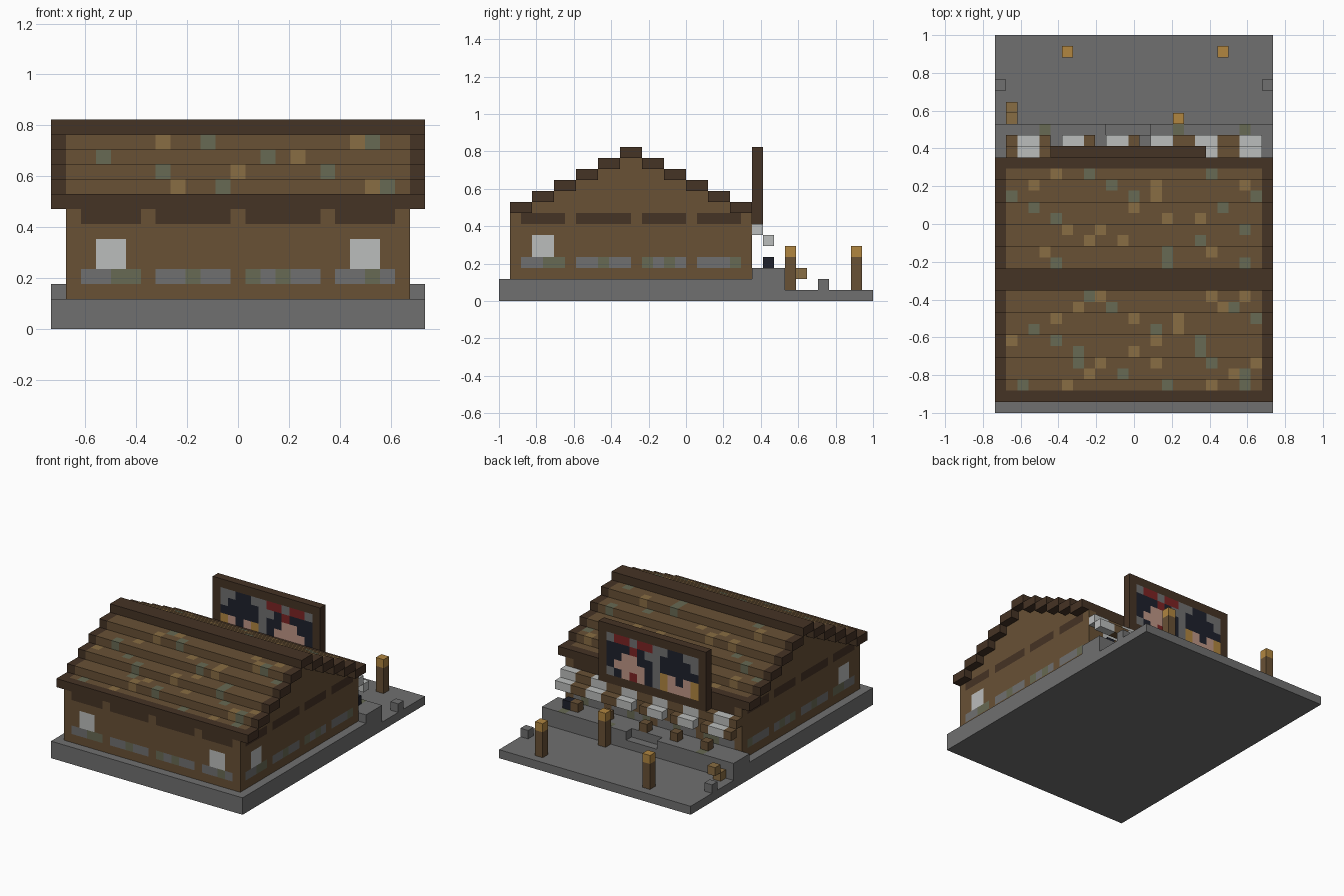
import bpy
import bmesh
from mathutils import Vector

cube = bpy.data.objects.get("Cube")
if cube:
    bpy.data.objects.remove(cube, do_unlink=True)

U = 2 / 34                      # block size
WIDE, DEEP = 25, 34             # footprint in blocks

COLOURS = {
    "stone": (.162, .162, .162),
    "dark_wood": (.06, .033, .018),
    "wood": (.138, .082, .036),
    "tan_wood": (.25, .153, .056),
    "moss": (.136, .144, .087),
    "pale": (.497, .509, .503),
    "ochre": (.44, .238, .051),
    "navy": (.013, .015, .025),
    "red": (.205, .017, .017),
    "skin": (.515, .305, .24),
}
NAMES = list(COLOURS)
MATS = []
for name, rgb in COLOURS.items():
    m = bpy.data.materials.new(name)
    m.use_nodes = True
    m.diffuse_color = (*rgb, 1)
    m.node_tree.nodes["Principled BSDF"].inputs["Base Color"].default_value = (*rgb, 1)
    MATS.append(m)


def place(x, y, z):
    return Vector(((x - WIDE / 2) * U, (y - DEEP / 2) * U, z * U))


def finish(name, bm, mats):
    mesh = bpy.data.meshes.new(name)
    bm.to_mesh(mesh)
    bm.free()
    for m in mats:
        mesh.materials.append(m)
    ob = bpy.data.objects.new(name, mesh)
    bpy.context.collection.objects.link(ob)
    return ob


def slabs(name, colour, *boxes):
    """Plain boxes of one colour: (x range, y range, z range) in blocks."""
    bm = bmesh.new()
    for x, y, z in boxes:
        a, b = place(x[0], y[0], z[0]), place(x[1], y[1], z[1])
        verts = bmesh.ops.create_cube(bm, size=1)["verts"]
        for v in verts:
            v.co = (a + b) / 2 + v.co * (b - a)
    return finish(name, bm, [MATS[NAMES.index(colour)]])


def cells(x, y, z):
    return {(i, j, k) for i in range(*x) for j in range(*y) for k in range(*z)}


def blocks(name, filled, paint):
    """Outer shell of a set of blocks, coloured face by face by a rule."""
    bm = bmesh.new()
    corners = {}

    def vert(p):
        if p not in corners:
            corners[p] = bm.verts.new(place(*p))
        return corners[p]

    for c in sorted(filled):
        for axis in range(3):
            for side in (0, 1):
                n = [0, 0, 0]
                n[axis] = 2 * side - 1
                if tuple(c[a] + n[a] for a in range(3)) in filled:
                    continue
                ring = []
                for s, t in ((0, 0), (1, 0), (1, 1), (0, 1)):
                    p = list(c)
                    p[axis] += side
                    p[(axis + 1) % 3] += s
                    p[(axis + 2) % 3] += t
                    ring.append(vert(tuple(p)))
                f = bm.faces.new(ring if side else ring[::-1])
                f.material_index = NAMES.index(paint(c, n))
    return finish(name, bm, MATS)


# Stone base, stepped down to the yard
slabs("stone_base", "stone", ((0, 25), (0, 26), (0, 2)), ((0, 25), (26, 34), (0, 1)))
slabs("yard_blocks", "stone", ((0, 1), (29, 30), (1, 2)), ((24, 25), (29, 30), (1, 2)))
ledge = cells((0, 25), (23, 26), (2, 3)) - cells((10, 14), (25, 26), (2, 3))
blocks("back_ledge", ledge,
       lambda c, n: "moss" if c[1] == 25 and c[0] in (4, 16, 22) and n[2] > 0 else "stone")

# Roof profile: height of the roof block above each row
def roof_level(j):
    return 8 + min((j - 1) // 2, (22 - j) // 2)


# House walls with windows, stone courses and dark trim
SIDE_GAPS = (1, 6, 12, 17, 22)
FRONT_GAPS = (1, 6, 12, 18, 23)


def wall_paint(c, n):
    i, j, k = c
    if n[2]:
        return "wood"
    along, gaps = (j, SIDE_GAPS) if n[0] else (i, FRONT_GAPS)
    if k == 7 and along not in gaps:
        return "dark_wood"
    if k == 3 and along not in gaps:
        return "moss" if along in (4, 5, 9, 13, 15, 21) else "stone"
    windows = (3, 4) if n[0] else (3, 4, 20, 21)
    if k in (4, 5) and along in windows:
        return "pale"
    return "wood"


house = set()
for j in range(1, 23):
    house |= cells((1, 24), (j, j + 1), (2, roof_level(j)))
blocks("house_walls", house, wall_paint)

# Stepped roof: letters give the columns of tan and mossy shingles, row by row
SHINGLES = ("gt cpw,iv lw,jox ht,m hs,bo fs,q do,fmq x,hu kv,jtw i,"
            " , , fpw,et p,il s,gj w,ps f,m du,o bmx,dow k,f it").split(",")


def roof_paint(c, n):
    i, j, k = c
    if i in (0, 24) or j in (1, 11, 12, 22) or n[0] or n[2] < 0:
        return "dark_wood"
    tan, moss = SHINGLES[j - 2].split(" ")
    letter = chr(ord("a") + i)
    return "tan_wood" if letter in tan else "moss" if letter in moss else "wood"


roof = set()
for j in range(1, 23):
    roof |= cells((0, 25), (j, j + 1), (roof_level(j), roof_level(j) + 1))
blocks("stepped_roof", roof, roof_paint)

# Striped awning over the back counter
awning = cells((1, 24), (23, 24), (6, 7))
for i in range(1, 24):
    if i % 4 != 1 or i in (1, 17, 21):
        awning |= cells((i, i + 1), (24, 25), (5, 6))
blocks("awning", awning,
       lambda c, n: "pale" if c[0] % 4 in (2, 3) else "wood")

# Goods on the ledge
slabs("counter_crates", "wood", *[((i, i + 1), (24, 25), (3, 4)) for i in (4, 8, 12, 17, 21)])
slabs("dark_pot", "navy", ((22, 23), (24, 25), (3, 4)))
slabs("yard_crates", "tan_wood", ((1, 2), (26, 27), (1, 2)), ((1, 2), (27, 28), (2, 3)))

# Sign board with two painted portraits, first letter at the +x end
KEY = dict(G="stone", R="red", N="navy", S="skin", O="ochre", P="pale")
PORTRAITS = ("GRRGRRGGNNGG",
             "NNNRNGGNNNNG",
             "NNSSNNGNNNNN",
             "NSSSSNGOSNSO",
             "GNSRSNGOSSSO")


def sign_paint(c, n):
    col, row = 17 - c[0], 12 - c[2]
    if n[1] and 0 <= col < 12 and 0 <= row < 5:
        return KEY[PORTRAITS[row][col]]
    return "dark_wood"


blocks("sign_board", cells((5, 19), (23, 24), (7, 14)), sign_paint)

# Lantern posts
for label, i, j in (("right", 6, 32), ("left", 20, 32), ("step", 16, 26)):
    slabs(label + "_post", "wood", ((i, i + 1), (j, j + 1), (1, 4)))
    slabs(label + "_lantern", "ochre", ((i, i + 1), (j, j + 1), (4, 5)))
